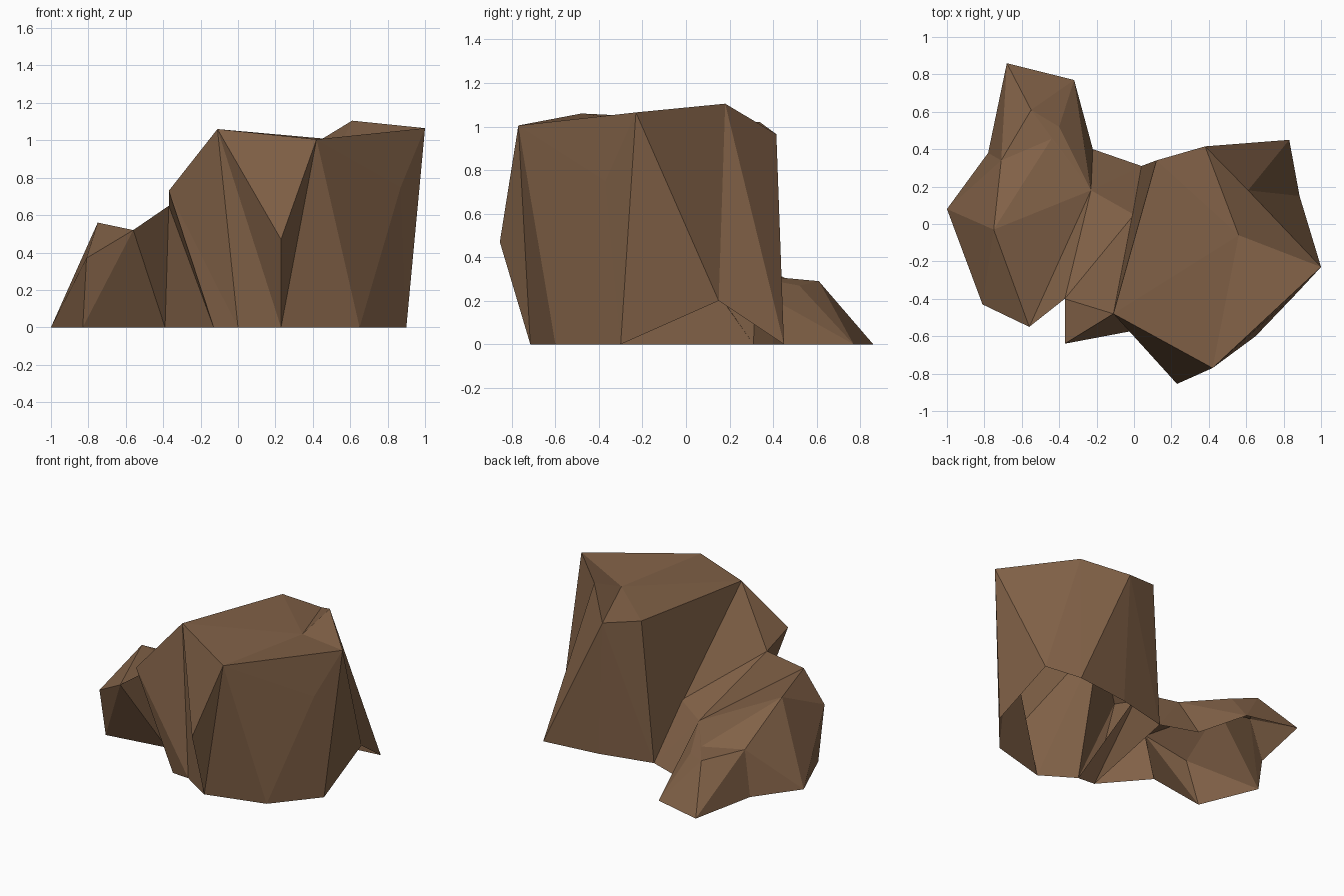
import bpy, bmesh
from mathutils import Vector

if "Cube" in bpy.data.objects:
    bpy.data.objects.remove(bpy.data.objects["Cube"])

stone = bpy.data.materials.new("brown stone")
stone.diffuse_color = (0.22, 0.12, 0.063, 1)
stone.use_nodes = True
stone.node_tree.nodes["Principled BSDF"].inputs["Base Color"].default_value = stone.diffuse_color

# Corners shared between neighbouring rocks
peak, ledge, nook = (-.11, -.48, 1.06), (-.37, -.40, .65), (0, .05, .37)
foot_a, foot_b, foot_c = (0, -.57, 0), (-.13, -.56, 0), (.04, .31, 0)
crest, crest_foot = (-.56, -.55, .52), (-.39, -.26, 0)
saddle, saddle_foot = (-.23, .18, .33), (-.22, .40, 0)
side, side_foot = (-.71, .34, .31), (-.78, .38, 0)
spur_l, spur_r = (-.55, .61, .29), (-.40, .52, .27)

# Tall rock corners that are pulled out for hulling, then pushed back as dents
top_dent, right_lift, right_dent, front_foot = (
    (.50, .15, 1.25), (1.05, .26, 0), (.91, -.42, .75), (.23, -.87, 0))
moves = {top_dent: (.56, -.06, 1.0), right_lift: (.885, .15, .2),
         right_dent: (.87, -.37, .75), front_foot: (.23, -.715, 0)}

# Each rock is the faceted hull of its corners
rocks = {
    "tall_rock": [peak, (.42, -.77, 1.005), (1, -.23, 1.065), (.61, .18, 1.105),
                  (.38, .415, .965), (.12, .34, 1.02), top_dent,
                  (.23, -.855, .47), right_dent, (.90, -.30, 0), (.65, -.60, 0),
                  front_foot, foot_a, foot_c, (.42, .40, 0), (.83, .45, 0), right_lift],
    "overhang_rock": [peak, (-.37, -.64, .73), ledge, nook, foot_a, foot_b],
    "bridge_rock": [ledge, nook, crest, crest_foot, foot_c, saddle, saddle_foot],
    "bridge_base": [ledge, nook, crest_foot, foot_b, foot_c],
    "low_rock": [(-.75, -.03, .56), (-.81, -.43, .37), (-.83, -.33, 0), (-1, .08, 0),
                 crest, crest_foot, saddle, saddle_foot, side, side_foot, spur_r],
    "spur_rock": [(-.68, .86, 0), (-.32, .77, 0), spur_l, spur_r,
                  side, side_foot, saddle, saddle_foot],
}


def hull(points):
    bm = bmesh.new()
    for p in points:
        bm.verts.new(p)
    res = bmesh.ops.convex_hull(bm, input=bm.verts[:])
    extra = set(res["geom_interior"]) | set(res["geom_unused"])
    loose = [v for v in bm.verts if v in extra or not v.link_faces]
    if loose:
        bmesh.ops.delete(bm, geom=loose, context='VERTS')
    bmesh.ops.recalc_face_normals(bm, faces=bm.faces[:])
    bm.normal_update()
    return bm


hulls = {name: hull(pts) for name, pts in rocks.items()}
planes = {name: [(f.normal.copy(), f.verts[0].co.copy()) for f in bm.faces]
          for name, bm in hulls.items()}


def buried(face, own):
    """True when the face lies wholly inside the other rocks."""
    c = face.calc_center_median()
    samples = [v.co.lerp(c, .15) + face.normal * .006 for v in face.verts] + [c + face.normal * .006]
    return all(any(all((s - p).dot(n) < .002 for n, p in planes[o])
                   for o in planes if o != own) for s in samples)


for name, bm in hulls.items():
    # Open underside, no hidden inner walls
    drop = [f for f in bm.faces if all(v.co.z < .001 for v in f.verts) or buried(f, name)]
    bmesh.ops.delete(bm, geom=drop, context='FACES')
    for v in bm.verts:
        for start, end in moves.items():
            if (v.co - Vector(start)).length < .001:
                v.co = end
                break
    mesh = bpy.data.meshes.new(name)
    bm.normal_update()
    bm.to_mesh(mesh)
    bm.free()
    mesh.materials.append(stone)
    bpy.context.collection.objects.link(bpy.data.objects.new(name, mesh))
